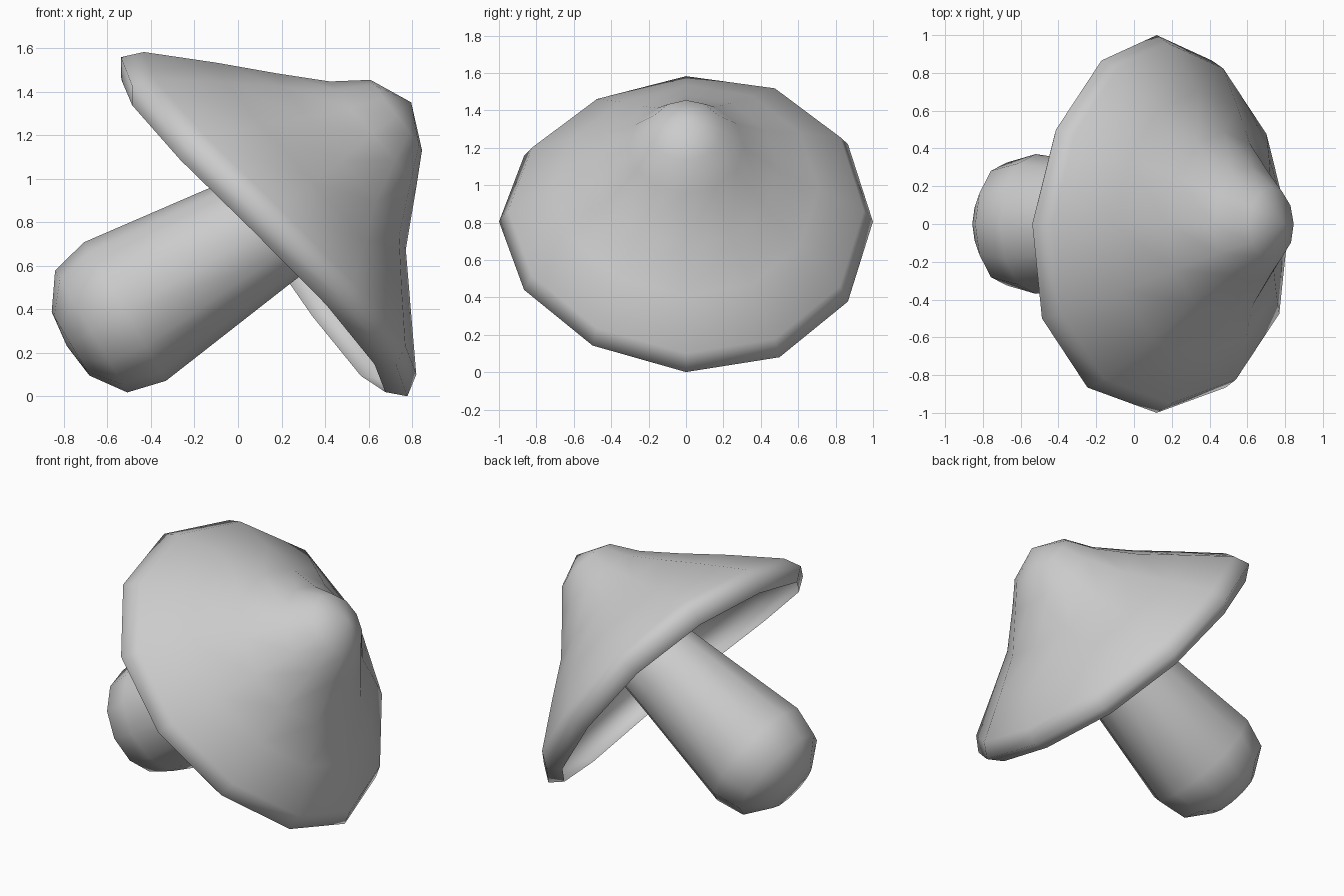
import bpy, bmesh, math
from mathutils import Vector

cube = bpy.data.objects.get("Cube")
if cube:
    bpy.data.objects.remove(cube, do_unlink=True)

SIDES = 12

grey = bpy.data.materials.new("plain_grey")
grey.use_nodes = True
COLOUR = (0.6, 0.6, 0.6, 1)
grey.diffuse_color = COLOUR
grey.node_tree.nodes["Principled BSDF"].inputs["Base Color"].default_value = COLOUR


def lathe(name, profile, centre, tilt, depth=1.0, warp=0.0, bow=0.0):
    """Spin (radius, height, lean) points round an axis tilted in the xz plane."""
    axis = Vector((math.cos(tilt), 0, math.sin(tilt)))
    across = Vector((math.sin(tilt), 0, -math.cos(tilt)))
    bm = bmesh.new()
    rings = []
    for r, h, lean in profile:
        ring = []
        for i in range(SIDES if r else 1):
            t = math.tau * i / SIDES
            u, w = r * math.cos(t), r * math.sin(t) * depth
            p = Vector(centre) + across * u + axis * (h - lean * u - warp * u * w)
            ring.append(bm.verts.new(p + Vector((0, w, bow * w * w))))
        rings.append(ring)
    for a, b in zip(rings, rings[1:]):
        for i in range(SIDES):
            j = (i + 1) % SIDES
            corners = [a[i % len(a)], a[j % len(a)], b[j % len(b)], b[i % len(b)]]
            face = bm.faces.new(list(dict.fromkeys(corners)))
            face.smooth = True
    # Turn the faces outwards, judged from the last face at the tip
    face.normal_update()
    if face.normal.dot(axis) < 0:
        bmesh.ops.reverse_faces(bm, faces=bm.faces[:])
    mesh = bpy.data.meshes.new(name)
    bm.to_mesh(mesh)
    bm.free()
    mesh.materials.append(grey)
    obj = bpy.data.objects.new(name, mesh)
    bpy.context.collection.objects.link(obj)
    return obj


# Hollow, slightly twisted cap with a knobbed crown and a rim that curls under
lathe("cap",
      [(0.94, -0.065, 0), (1.02, 0, 0), (0.97, 0.096, 0), (0.72, 0.295, 0.03),
       (0.5, 0.465, 0.07), (0.315, 0.655, 0.02), (0.2, 0.795, 0.07), (0, 0.885, 0)],
      (0.12, 0, 0.78), math.radians(40.2), depth=0.98, warp=0.11, bow=0.025)

# Tapering stem with a rounded foot, running up inside the cap
lathe("stem",
      [(0, -0.31, 0), (0.17, -0.29, 0), (0.325, -0.18, 0), (0.37, 0, 0),
       (0.28, 0.7, 0), (0.21, 1.3, 0), (0, 1.3, 0)],
      (-0.52, 0, 0.39), math.radians(30.7))
